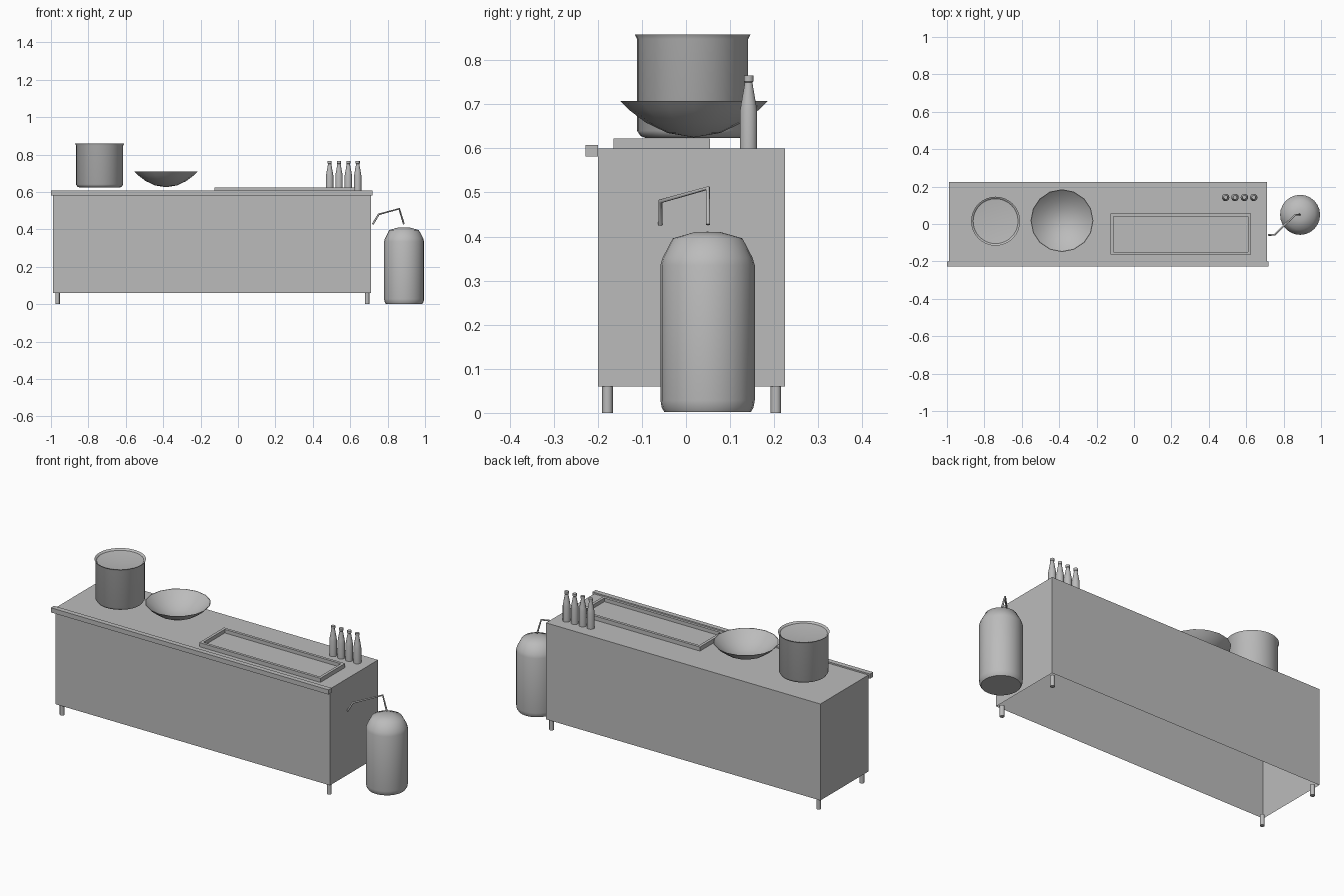
import bpy, bmesh, math
from mathutils import Vector

cube = bpy.data.objects.get("Cube")
if cube:
    bpy.data.objects.remove(cube, do_unlink=True)

# Single plain grey
grey = bpy.data.materials.new("plain grey")
grey.use_nodes = True
grey.diffuse_color = (0.5, 0.5, 0.5, 1)
bsdf = next(n for n in grey.node_tree.nodes if n.type == 'BSDF_PRINCIPLED')
bsdf.inputs["Base Color"].default_value = grey.diffuse_color


def finish(name, bm, smooth=None):
    """Turn a bmesh into an object, smooth below the given angle."""
    mesh = bpy.data.meshes.new(name)
    for f in bm.faces:
        f.smooth = smooth is not None
    bm.to_mesh(mesh)
    bm.free()
    if smooth is not None:
        mesh.set_sharp_from_angle(angle=math.radians(smooth))
    mesh.materials.append(grey)
    ob = bpy.data.objects.new(name, mesh)
    bpy.context.collection.objects.link(ob)
    return ob


def box_bm(lo, hi):
    bm = bmesh.new()
    bmesh.ops.create_cube(bm, size=1)
    for v in bm.verts:
        v.co = [lo[i] + (v.co[i] + 0.5) * (hi[i] - lo[i]) for i in range(3)]
    bm.normal_update()
    return bm


def lathe(name, x, y, profile, sides, smooth=40):
    """Spin a (radius, height) profile about a vertical axis."""
    bm = bmesh.new()
    pts = [bm.verts.new((r, 0, z)) for r, z in profile]
    edges = [bm.edges.new(pair) for pair in zip(pts, pts[1:])]
    bmesh.ops.spin(bm, geom=pts + edges, axis=(0, 0, 1), cent=(0, 0, 0),
                   angle=math.tau, steps=sides, use_duplicate=False)
    bmesh.ops.remove_doubles(bm, verts=bm.verts, dist=0.0005)
    bmesh.ops.recalc_face_normals(bm, faces=bm.faces)
    ob = finish(name, bm, smooth)
    ob.location = (x, y, 0)
    return ob


# Counter body, open underneath
bm = box_bm((-0.99, -0.2, 0.06), (0.71, 0.225, 0.6))
bmesh.ops.delete(bm, geom=[f for f in bm.faces if f.normal.z < -0.5], context='FACES_ONLY')
finish("counter_body", bm)

# Front rail
finish("front_rail", box_bm((-1, -0.228, 0.582), (0.72, -0.2, 0.608)))

# Legs
for side, x in (("right", -0.965), ("left", 0.69)):
    for end, y in (("front", -0.178), ("back", 0.204)):
        lathe(f"{end}_{side}_leg", x, y, [(0, 0), (0.012, 0), (0.012, 0.06), (0, 0.06)], 12)

# Drip tray with a recessed floor
bm = box_bm((-0.125, -0.164, 0.6), (0.625, 0.055, 0.623))
top = [f for f in bm.faces if f.normal.z > 0.5]
bmesh.ops.inset_region(bm, faces=top, thickness=0.022)
floor = bmesh.ops.extrude_face_region(bm, geom=top)["geom"]
bmesh.ops.delete(bm, geom=top, context='FACES_ONLY')
for v in floor:
    if isinstance(v, bmesh.types.BMVert):
        v.co.z = 0.603
bmesh.ops.recalc_face_normals(bm, faces=bm.faces)
finish("drip_tray", bm)

# Cooking pot with flared rim and slightly dished lid
lathe("cooking_pot", -0.74, 0.015,
      [(0, 0.624), (0.108, 0.624), (0.118, 0.628), (0.126, 0.64), (0.126, 0.848),
       (0.131, 0.858), (0.125, 0.856), (0.12, 0.85), (0, 0.838)], 32)

# Shallow bowl
lathe("bowl", -0.385, 0.018,
      [(0, 0.625), (0.06, 0.635), (0.11, 0.659), (0.148, 0.688), (0.168, 0.708),
       (0.165, 0.708), (0.146, 0.69), (0.108, 0.662), (0.06, 0.638), (0, 0.628)], 16)

# Row of bottles
for i in range(4):
    lathe(f"bottle_{i + 1}", 0.49 + i * 0.05, 0.142,
          [(0, 0.6), (0.02, 0.6), (0.02, 0.685), (0.017, 0.703), (0.01, 0.742),
           (0.009, 0.75), (0.011, 0.752), (0.011, 0.765), (0, 0.765)], 14)

# Keg
lathe("keg", 0.888, 0.049,
      [(0, 0.002), (0.098, 0.002), (0.104, 0.012), (0.107, 0.028), (0.107, 0.335),
       (0.102, 0.352), (0.079, 0.396), (0.03, 0.41), (0, 0.411)], 24, 50)

# Bent tap pipe from keg to counter
curve = bpy.data.curves.new("tap_pipe", 'CURVE')
curve.dimensions = '3D'
curve.bevel_depth = 0.005
curve.bevel_resolution = 2
curve.use_fill_caps = True
path = [(0.72, -0.058, 0.427), (0.752, -0.058, 0.48), (0.862, 0.05, 0.51), (0.887, 0.05, 0.427)]
spline = curve.splines.new('POLY')
spline.points.add(len(path) - 1)
for p, co in zip(spline.points, path):
    p.co = (*co, 1)
curve.materials.append(grey)
bpy.context.collection.objects.link(bpy.data.objects.new("tap_pipe", curve))
